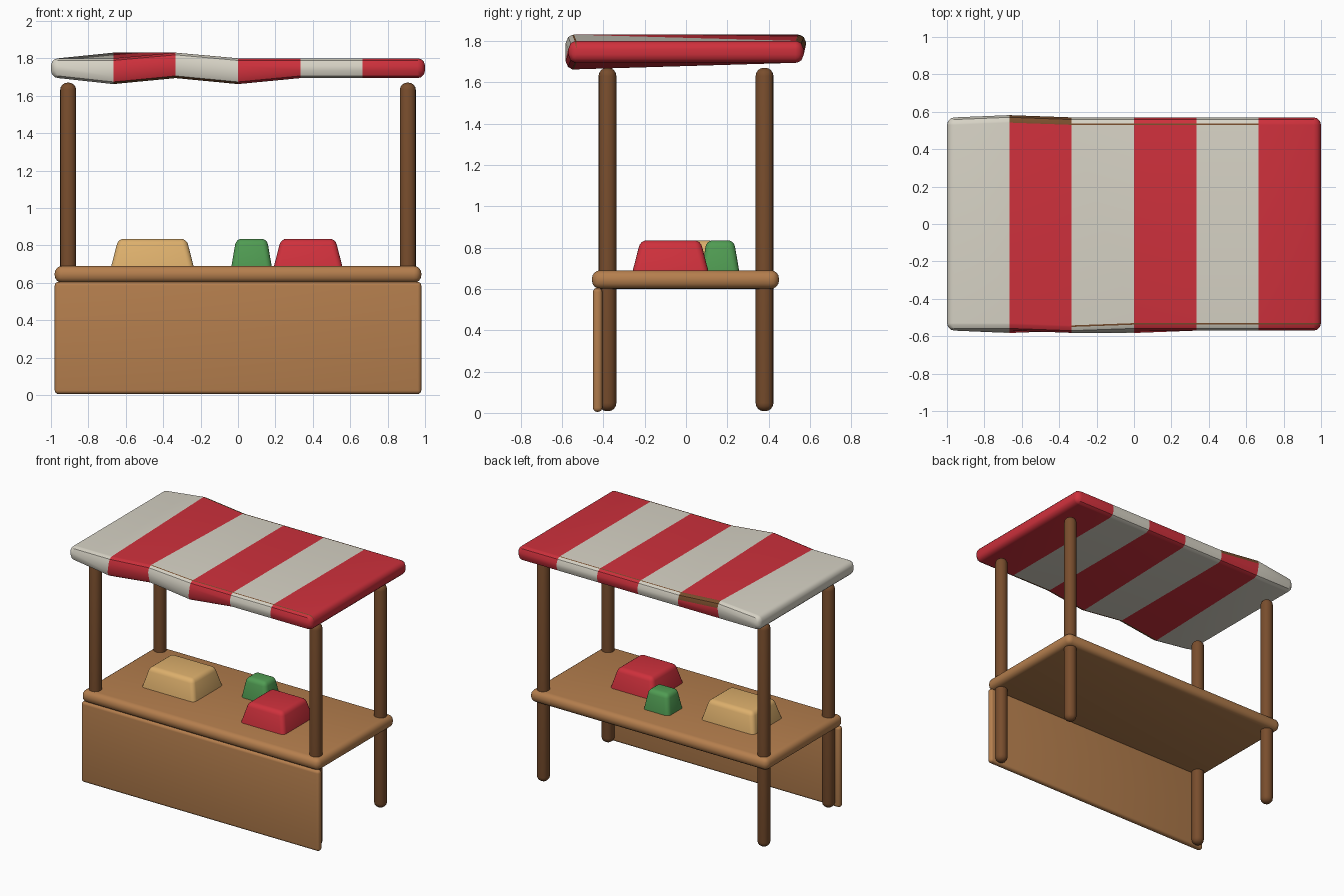
import bpy, bmesh
from math import sin, cos, radians

old = bpy.data.objects.get("Cube")
if old:
    bpy.data.objects.remove(old, do_unlink=True)


def material(name, rgb):
    m = bpy.data.materials.new(name)
    m.use_nodes = True
    m.diffuse_color = (*rgb, 1)
    m.node_tree.nodes["Principled BSDF"].inputs["Base Color"].default_value = (*rgb, 1)
    return m


RED = material("red", (0.62, 0.03, 0.045))
CREAM = material("cream", (0.68, 0.65, 0.56))
WOOD = material("light wood", (0.46, 0.21, 0.075))
DARK = material("dark wood", (0.19, 0.075, 0.026))
TAN = material("tan", (0.72, 0.43, 0.15))
GREEN = material("green", (0.08, 0.33, 0.085))


def finish(name, bm, mats, angle=40):
    bmesh.ops.recalc_face_normals(bm, faces=bm.faces)
    me = bpy.data.meshes.new(name)
    bm.to_mesh(me)
    bm.free()
    ob = bpy.data.objects.new(name, me)
    bpy.context.collection.objects.link(ob)
    for m in mats:
        me.materials.append(m)
    bpy.ops.object.select_all(action='DESELECT')
    ob.select_set(True)
    bpy.context.view_layer.objects.active = ob
    bpy.ops.object.shade_smooth_by_angle(angle=radians(angle))
    return ob


def rounded_box(name, lo, hi, radius, mat, taper=0):
    """Box between two corners, narrowed at the top, with rounded edges."""
    bm = bmesh.new()
    bmesh.ops.create_cube(bm, size=1)
    for v in bm.verts:
        top = v.co.z > 0
        for i in range(3):
            side = 1 if v.co[i] > 0 else -1
            v.co[i] = hi[i] if side > 0 else lo[i]
            if i < 2 and top:
                v.co[i] -= side * taper
    bmesh.ops.bevel(bm, geom=bm.edges[:], offset=radius, segments=4,
                    profile=0.5, affect='EDGES', clamp_overlap=True)
    return finish(name, bm, [mat])


# Counter and front panel
rounded_box("counter_top", (-0.98, -0.455, 0.6), (0.98, 0.45, 0.69), 0.04, WOOD)
rounded_box("front_panel", (-0.98, -0.45, 0.005), (0.98, -0.405, 0.605), 0.02, WOOD)

# Four posts
for sx, xname in ((-1, "right"), (1, "left")):
    for sy, yname in ((-1, "front"), (1, "back")):
        x, y, r = sx * 0.908, sy * 0.38, 0.043
        rounded_box(f"{yname}_{xname}_post", (x - r, y - r, 0.008),
                    (x + r, y + r, 1.67), 0.04, DARK)

# Goods on the counter
rounded_box("tan_crate", (-0.685, -0.185, 0.66), (-0.23, 0.18, 0.835), 0.03, TAN, 0.045)
rounded_box("red_crate", (0.185, -0.265, 0.66), (0.565, 0.115, 0.835), 0.03, RED, 0.045)
rounded_box("green_crate", (-0.04, 0.07, 0.66), (0.185, 0.262, 0.835), 0.03, GREEN, 0.03)


# Awning: rounded slab in six stripes, with a few corners pulled out of line
def awning():
    R, HY, HZ, ZC = 0.04, 0.57, 0.053, 1.747
    sag = {(1, "back_top"): 0.03, (2, "front_top"): 0.03,
           (1, "front_bottom"): -0.032, (3, "front_bottom"): -0.032}
    corners = [("back_top", 1, 1, (0, 45, 78, 90)),
               ("front_top", -1, 1, (90, 78, 45, 0)),
               ("front_bottom", -1, -1, (0, 45, 78, 90)),
               ("back_bottom", 1, -1, (90, 78, 45, 0))]
    ends = [(1 - R + R * cos(radians(t)), R * sin(radians(t))) for t in (0, 30, 60, 90)]
    # station = x, edge radius, seam number
    stations = [(-x, r, 0) for x, r in ends]
    stations += [(-1 + i / 3, R, i) for i in range(1, 6)]
    stations += [(x, r, 6) for x, r in reversed(ends)]

    bm = bmesh.new()
    rings = []
    for x, r, seam in stations:
        ring = []
        for name, sy, sz, angles in corners:
            pull = sag.get((seam, name), 0)
            for a in angles:
                y = sy * (HY - R + r * cos(radians(a)) + abs(pull) * 0.4)
                z = ZC + sz * (HZ - R + r * sin(radians(a))) + pull
                ring.append(bm.verts.new((x, y, z)))
        rings.append(ring)

    n = len(rings[0])
    # exposed wooden edging: (stripe, face index around the section)
    edging = {(1, 0), (1, 1), (1, 2), (2, 2), (3, 2), (4, 2),
              (2, 4), (3, 4), (4, 4), (5, 4),
              (1, 9), (1, 10), (2, 9), (2, 10), (3, 10), (4, 10)}
    for a, b in zip(rings, rings[1:]):
        mid = (a[0].co.x + b[0].co.x) / 2
        stripe = min(5, int((mid + 1) * 3))
        for k in range(n):
            f = bm.faces.new((a[k], a[(k + 1) % n], b[(k + 1) % n], b[k]))
            f.material_index = 2 if (stripe, k) in edging else stripe % 2
    for ring, index in ((rings[0], 0), (rings[-1], 1)):
        bm.faces.new(ring).material_index = index
    bmesh.ops.remove_doubles(bm, verts=bm.verts[:], dist=0.0005)
    finish("awning", bm, [CREAM, RED, DARK], 35)


awning()
